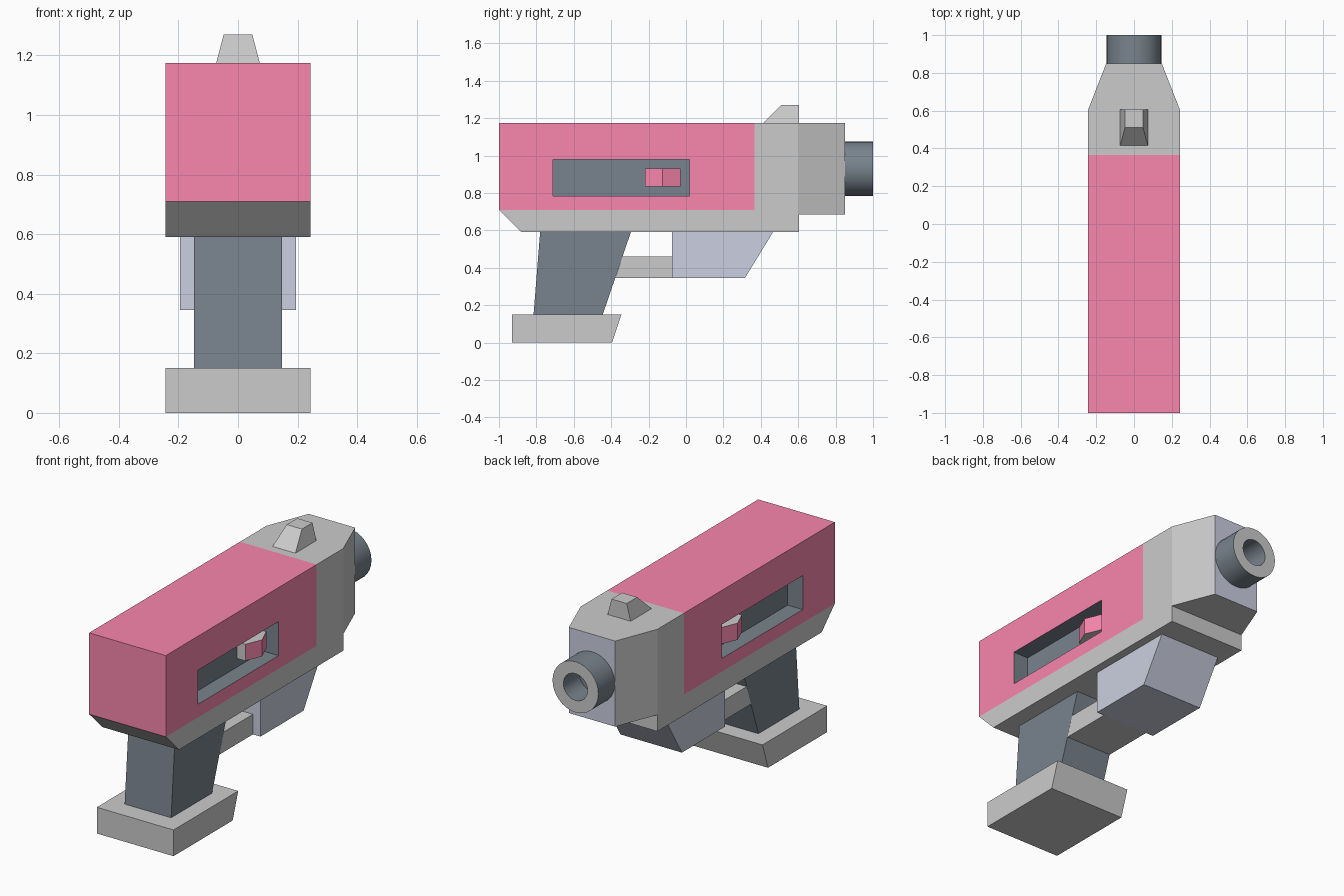
import bpy, bmesh, math
from mathutils import Vector

if "Cube" in bpy.data.objects:
    bpy.data.objects.remove(bpy.data.objects["Cube"])


def material(name, rgb):
    m = bpy.data.materials.new(name)
    m.diffuse_color = (*rgb, 1)
    m.use_nodes = True
    m.node_tree.nodes["Principled BSDF"].inputs["Base Color"].default_value = m.diffuse_color
    return m


GREY = material("light_grey", (0.8, 0.8, 0.82))
PINK = material("pink", (0.95, 0.24, 0.42))
SLATE = material("slate", (0.19, 0.23, 0.27))
PALE = material("pale_blue_grey", (0.6, 0.63, 0.75))

# how a 2D profile point plus a depth maps into space, per extrusion axis
PLACE = {
    "x": lambda a, b, d: (d, a, b),
    "y": lambda a, b, d: (a, d, b),
    "z": lambda a, b, d: (a, b, d),
}


def prism(points, axis, lo, hi):
    """Closed solid: profile extruded along an axis from lo to hi."""
    bm = bmesh.new()
    rings = [[bm.verts.new(PLACE[axis](a, b, d)) for a, b in points] for d in (lo, hi)]
    n = len(points)
    for ring in rings:
        bm.faces.new(ring)
    for i in range(n):
        j = (i + 1) % n
        bm.faces.new((rings[0][i], rings[0][j], rings[1][j], rings[1][i]))
    bmesh.ops.recalc_face_normals(bm, faces=bm.faces)
    bm.normal_update()
    return bm


def facing(bm, direction):
    return max(bm.faces, key=lambda f: f.normal.dot(Vector(direction)))


def sink(bm, face, offset, mat_index):
    """Push a face inwards and colour the pocket it leaves."""
    new = bmesh.ops.extrude_discrete_faces(bm, faces=[face])["faces"][0]
    bmesh.ops.translate(bm, verts=new.verts, vec=offset)
    for e in new.edges:
        for f in e.link_faces:
            f.material_index = mat_index


def finish(bm, name, *mats, smooth=False):
    bmesh.ops.recalc_face_normals(bm, faces=bm.faces)
    mesh = bpy.data.meshes.new(name)
    bm.to_mesh(mesh)
    bm.free()
    for m in mats:
        mesh.materials.append(m)
    ob = bpy.data.objects.new(name, mesh)
    bpy.context.collection.objects.link(ob)
    if smooth:
        bpy.ops.object.select_all(action="DESELECT")
        ob.select_set(True)
        bpy.context.view_layer.objects.active = ob
        bpy.ops.object.shade_smooth_by_angle(angle=math.radians(30))
    return ob


W, N = 0.243, 0.147   # wide and narrow half widths

# upper housing with a slot sunk into each side
bm = prism([(-1, 0.71), (0.365, 0.71), (0.365, 1.175), (-1, 1.175)], "x", -W, W)
for s in (-1, 1):
    side = facing(bm, (s, 0, 0))
    c = side.calc_center_median()
    bmesh.ops.inset_individual(bm, faces=[side], thickness=0.05)
    for v in side.verts:
        v.co.y = 0.02 if v.co.y > c.y else -0.71
        v.co.z = 0.98 if v.co.z > c.z else 0.785
    sink(bm, side, (s * (N - W), 0, 0), 1)
finish(bm, "upper_housing", PINK, SLATE)

# ridged slider in each slot
for s, label in ((-1, "left"), (1, "right")):
    pts = [(N, -0.22), (0.2, -0.22), (0.24, -0.125), (0.2, -0.03), (N, -0.03)]
    bm = prism([(s * x, y) for x, y in pts], "z", 0.835, 0.93)
    for f in bm.faces:
        f.material_index = int(0.2 < abs(f.normal.y) < 0.9)
    finish(bm, "slider_" + label, GREY, PINK)

# lower frame, wrapping up around the front
finish(prism([(-1, 0.71), (-0.88, 0.59), (0.605, 0.59), (0.605, 1.175),
              (0.365, 1.175), (0.365, 0.71)], "x", -W, W), "lower_frame", GREY)

# tapered nose
bm = prism([(-W, 0.605), (W, 0.605), (N, 0.85), (-N, 0.85)], "z", 0.685, 1.175)
facing(bm, (0, 1, 0)).material_index = 1
finish(bm, "nose", GREY, PALE)

# round barrel with a grey rim and a bore
R = 0.145
circle = [(R * math.cos(i * math.tau / 32), 0.93 + R * math.sin(i * math.tau / 32))
          for i in range(32)]
bm = prism(circle, "y", 0.85, 1.0)
end = facing(bm, (0, 1, 0))
rim = bmesh.ops.inset_individual(bm, faces=[end], thickness=0.068,
                                 use_even_offset=True)["faces"]
for f in rim:
    f.material_index = 1
sink(bm, end, (0, -0.145, 0), 0)
finish(bm, "barrel", SLATE, GREY, smooth=True)

# sight on top
bm = prism([(0.415, 1.175), (0.605, 1.175), (0.605, 1.27), (0.51, 1.27)], "x", -0.073, 0.073)
for v in bm.verts:
    if v.co.z > 1.2:
        v.co.x *= 0.048 / 0.073
finish(bm, "sight", GREY)

# grip, base plate, guard bar and front block
for name, half, mat, pts in (
    ("grip", N, SLATE, [(-0.815, 0.15), (-0.445, 0.15), (-0.295, 0.59), (-0.78, 0.59)]),
    ("base_plate", W, GREY, [(-0.93, 0), (-0.395, 0), (-0.345, 0.15), (-0.93, 0.15)]),
    ("guard_bar", N, GREY, [(-0.378, 0.345), (-0.075, 0.345), (-0.075, 0.46), (-0.339, 0.46)]),
    ("front_block", 0.195, PALE, [(-0.075, 0.345), (0.315, 0.345), (0.465, 0.59), (-0.075, 0.59)]),
):
    finish(prism(pts, "x", -half, half), name, mat)
